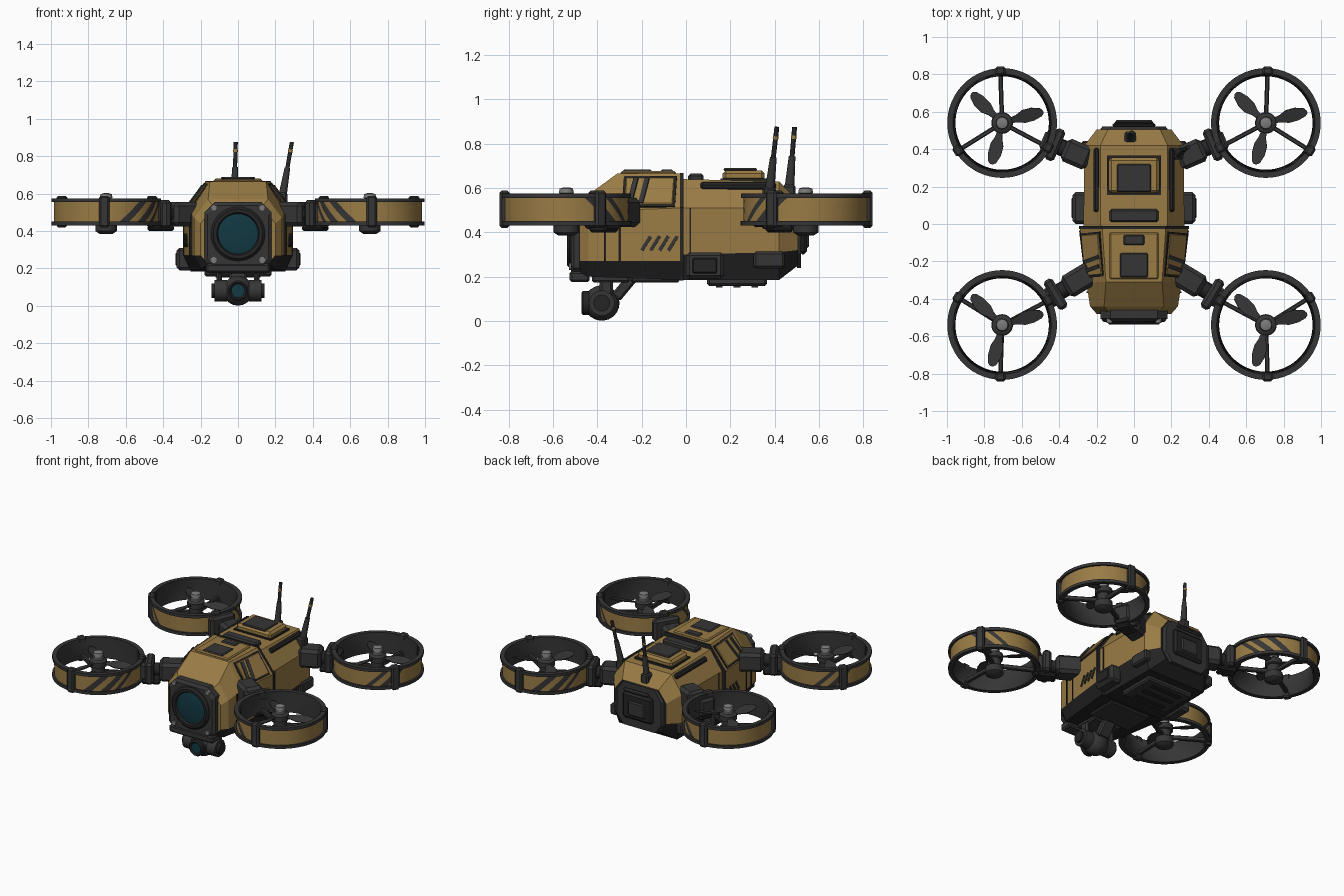
import bpy, bmesh
from math import sin, cos, tau, radians, atan2, hypot
from mathutils import Matrix, Vector, Euler

if "Cube" in bpy.data.objects:
    bpy.data.objects.remove(bpy.data.objects["Cube"])


def material(name, rgb):
    m = bpy.data.materials.new(name)
    m.use_nodes = True
    m.diffuse_color = (*rgb, 1)
    bsdf = m.node_tree.nodes["Principled BSDF"]
    bsdf.inputs["Base Color"].default_value = (*rgb, 1)
    bsdf.inputs["Roughness"].default_value = 0.7
    return m


OCHRE = material("ochre paint", (0.32, 0.2, 0.06))
DARK = material("charcoal", (0.036, 0.036, 0.037))
BLACK = material("black trim", (0.018, 0.018, 0.019))
TEAL = material("teal glass", (0.006, 0.04, 0.055))
GREY = material("bare metal", (0.2, 0.2, 0.2))


def finish(name, bm, mats, smooth=False):
    bmesh.ops.recalc_face_normals(bm, faces=bm.faces)
    me = bpy.data.meshes.new(name)
    bm.to_mesh(me)
    bm.free()
    for m in mats:
        me.materials.append(m)
    if smooth:
        me.shade_smooth()
        me.set_sharp_from_angle(angle=radians(35))
    ob = bpy.data.objects.new(name, me)
    bpy.context.collection.objects.link(ob)
    return ob


def box(name, loc, size, mat, rot=(0, 0, 0), bevel=0.01):
    bm = bmesh.new()
    bmesh.ops.create_cube(bm, size=1, matrix=Matrix.Diagonal((*size, 1)))
    if bevel:
        bmesh.ops.bevel(bm, geom=bm.edges[:], offset=min(bevel, min(size) * 0.4),
                        segments=1, affect='EDGES')
    bm.transform(Matrix.Translation(loc) @ Euler(rot).to_matrix().to_4x4())
    return finish(name, bm, [mat])


def lathe(name, loc, axis, profile, mat, segs=28):
    """Revolve (radius, height) pairs around an axis through loc."""
    bm = bmesh.new()
    rings = [[bm.verts.new((r * cos(tau * i / segs), r * sin(tau * i / segs), h))
              for i in range(segs)] for r, h in profile]
    for a, b in zip(rings, rings[1:]):
        for i in range(segs):
            bm.faces.new((a[i], a[i - 1], b[i - 1], b[i]))
    bm.faces.new(rings[0])
    bm.faces.new(rings[-1])
    turn = Vector((0, 0, 1)).rotation_difference(Vector(axis)).to_matrix().to_4x4()
    bm.transform(Matrix.Translation(loc) @ turn)
    return finish(name, bm, [mat], True)


def rod(name, a, b, r, mat, r2=None, segs=16):
    a, b = Vector(a), Vector(b)
    return lathe(name, a, b - a, [(r, 0), (r if r2 is None else r2, (b - a).length)], mat, segs)


def loft(name, stations, mats, dark_segments=(), dark_caps=(0, 0)):
    """Join mirrored half sections (x, z), listed bottom to top, along y."""
    bm = bmesh.new()
    rings = []
    for y, half in stations:
        pts = list(half) + [(-x, z) for x, z in reversed(half)]
        rings.append([bm.verts.new((x, y, z)) for x, z in pts])
    n = len(rings[0])
    for a, b in zip(rings, rings[1:]):
        for i in range(n):
            f = bm.faces.new((a[i], a[(i + 1) % n], b[(i + 1) % n], b[i]))
            f.material_index = int(i in dark_segments)
    for ring, m in zip((rings[0], rings[-1]), dark_caps):
        bm.faces.new(ring).material_index = m
    return finish(name, bm, mats)


def section(w, wt, zb, zl, zs, zt):
    return [(w - 0.04, zb), (w, zl), (w, zs), (wt, zt)]


# Fuselage: tapered nose, rear block and the seam between them
LOWER = (0, 6, 7)
loft("nose_body", [(-0.48, section(0.2, 0.13, 0.22, 0.27, 0.44, 0.53)),
                   (-0.44, section(0.235, 0.16, 0.2, 0.27, 0.47, 0.57)),
                   (-0.31, section(0.255, 0.15, 0.195, 0.27, 0.5, 0.665)),
                   (-0.02, section(0.29, 0.17, 0.185, 0.27, 0.51, 0.665))],
     [OCHRE, BLACK], LOWER)
loft("rear_body", [(-0.02, section(0.27, 0.18, 0.185, 0.3, 0.51, 0.64)),
                   (0.42, section(0.265, 0.18, 0.185, 0.31, 0.51, 0.63)),
                   (0.505, section(0.2, 0.14, 0.25, 0.32, 0.46, 0.54))],
     [OCHRE, BLACK], LOWER, (0, 1))
seam = section(0.293, 0.172, 0.183, 0.27, 0.512, 0.668)
loft("body_seam", [(-0.026, seam), (-0.012, seam)], [BLACK])

# Nose lens housing
plate = [(0.12, 0.18), (0.18, 0.24), (0.18, 0.5), (0.125, 0.555)]
inner = [(x * 0.9, 0.37 + (z - 0.37) * 0.9) for x, z in plate]
loft("lens_plate", [(-0.46, plate), (-0.505, plate), (-0.52, inner)], [DARK])
lathe("lens_ring", (0, -0.51, 0.385), (0, -1, 0),
      [(0.145, 0), (0.145, 0.015), (0.132, 0.028), (0.114, 0.028), (0.106, 0.012)], BLACK, 40)
lathe("lens_glass", (0, -0.51, 0.385), (0, -1, 0),
      [(0.107, 0), (0.107, 0.014), (0.08, 0.019), (0.04, 0.022)], TEAL, 40)
box("chin_plate", (0, -0.48, 0.2), (0.34, 0.09, 0.05), DARK)
for x in (-0.13, 0.13):
    for z in (0.245, 0.525):
        rod("plate_bolt", (x, -0.5, z), (x, -0.528, z), 0.016, GREY)

# Roof fittings
box("hood_panel", (0, -0.17, 0.667), (0.26, 0.25, 0.018), OCHRE)
box("hood_hatch", (0, -0.22, 0.676), (0.15, 0.13, 0.016), DARK)
box("hood_vent", (0, -0.085, 0.676), (0.11, 0.055, 0.016), DARK)
box("roof_strip", (0, 0.045, 0.645), (0.26, 0.07, 0.04), DARK)
box("roof_box_border", (0, 0.26, 0.637), (0.29, 0.21, 0.012), BLACK, bevel=0)
box("roof_box", (0, 0.26, 0.655), (0.27, 0.19, 0.05), OCHRE, bevel=0.015)
box("roof_box_hatch", (0, 0.245, 0.683), (0.18, 0.15, 0.014), DARK)

# Rear panel and hatch
back = [(0.13, 0.24), (0.185, 0.3), (0.185, 0.47), (0.13, 0.54)]
loft("rear_panel", [(0.5, back), (0.52, [(x * 0.92, z) for x, z in back])], [DARK])
box("rear_hatch", (0, 0.528, 0.39), (0.23, 0.035, 0.18), BLACK, bevel=0.015)
box("rear_hatch_door", (0, 0.545, 0.38), (0.13, 0.02, 0.1), DARK)
box("rear_handle", (0, 0.545, 0.5), (0.2, 0.02, 0.025), DARK)

# Belly
box("belly_plate", (0, 0.23, 0.178), (0.36, 0.27, 0.04), DARK)
box("belly_front_plate", (0, -0.14, 0.183), (0.32, 0.22, 0.02), DARK)
for y in (0.15, 0.23, 0.31):
    box("belly_slat", (0, y, 0.157), (0.24, 0.03, 0.012), BLACK, bevel=0)

# Side fittings and painted marks
for s in (1, -1):
    box("side_pod", (s * 0.285, 0.085, 0.25), (0.085, 0.17, 0.12), DARK, bevel=0.015)
    box("side_pod_cover", (s * 0.327, 0.085, 0.25), (0.012, 0.11, 0.07), BLACK)
    box("side_box", (s * 0.255, 0.375, 0.275), (0.05, 0.14, 0.075), DARK)
    box("roof_rail", (s * 0.2, 0.235, 0.61), (0.035, 0.34, 0.03), BLACK, (0, s * 0.9, 0))
    box("hood_side_border", (s * 0.222, -0.165, 0.583), (0.17, 0.24, 0.008), BLACK,
        (0, s * 0.93, s * -0.09), 0)
    box("hood_side_panel", (s * 0.224, -0.165, 0.585), (0.15, 0.22, 0.012), OCHRE,
        (0, s * 0.93, s * -0.09), 0.004)
    for y in (-0.24, -0.19):
        box("hood_stripe", (s * 0.228, y, 0.588), (0.14, 0.022, 0.009), DARK,
            (0, s * 0.93, s * -0.35), 0)
    for y in (-0.18, -0.14, -0.1, -0.06):
        box("side_stripe", (s * (0.2925 + 0.12 * (y + 0.02)), y, 0.35), (0.006, 0.015, 0.075),
            DARK, (radians(-32), 0, s * -0.12), 0)
    for y in (-0.365, -0.3):
        box("side_seam", (s * (0.291 + 0.12 * (y + 0.02)), y, 0.38), (0.008, 0.007, 0.22),
            BLACK, (0, 0, s * -0.12), 0)
    box("rear_side_seam", (s * 0.269, 0.02, 0.41), (0.008, 0.007, 0.2), BLACK, bevel=0)

# Camera gimbal under the nose
EYE = Vector((0, -0.38, 0.081))
box("gimbal_mount", (0, -0.34, 0.19), (0.22, 0.17, 0.035), DARK)
box("gimbal_arm", (0, -0.28, 0.15), (0.09, 0.05, 0.12), DARK, (radians(-40), 0, 0))
lathe("gimbal_ball", EYE, (0, 0, 1),
      [(0.08 * cos(radians(a)), 0.08 * sin(radians(a))) for a in range(-85, 86, 17)], DARK)
lathe("gimbal_barrel", EYE, (0, -1, 0),
      [(0.055, 0.03), (0.055, 0.085), (0.045, 0.092), (0.036, 0.082)], BLACK)
rod("gimbal_lens", EYE, EYE + Vector((0, -0.085, 0)), 0.036, TEAL)
for s in (1, -1):
    rod("gimbal_motor", EYE + Vector((s * 0.06, 0, 0)), EYE + Vector((s * 0.125, 0, 0)), 0.058, DARK)
    rod("gimbal_cap", EYE + Vector((s * 0.12, 0, 0)), EYE + Vector((s * 0.143, 0, 0)), 0.038, BLACK)
    box("gimbal_yoke", (s * 0.1, -0.36, 0.135), (0.03, 0.06, 0.1), DARK)

# Antennas
for base, tip in (((-0.02, 0.465, 0.58), (-0.012, 0.49, 0.875)), ((0.235, 0.375, 0.57), (0.288, 0.41, 0.875))):
    a, b = Vector(base), Vector(tip)
    box("antenna_foot", a, (0.06, 0.06, 0.07), DARK)
    rod("antenna_base", a, a.lerp(b, 0.55), 0.023, DARK, 0.015)
    rod("antenna_rod", a.lerp(b, 0.5), b, 0.011, BLACK)
    rod("antenna_band", a.lerp(b, 0.82), a.lerp(b, 0.87), 0.0125, OCHRE)


# Rotor duct: camouflage follows the slant built into its wall
def duct(cx, cy, sx, sy):
    wall = [(0.28, 0.45), (0.28, 0.475), (0.28, 0.5), (0.28, 0.525), (0.28, 0.555)]
    profile = [(0.263, 0.43), (0.293, 0.43), (0.293, 0.45), *wall,
               (0.293, 0.555), (0.293, 0.575), (0.263, 0.575)]
    painted = range(3, 7)
    bands = ((2.0, 2.2), (2.4, 2.6), (2.72, 2.85), (-1.05, -0.9), (-0.75, -0.55))
    bm = bmesh.new()
    n = 96
    rings = []
    for r, z in profile:
        angles = [tau * i / n + 4 * (z - 0.5) for i in range(n)]
        rings.append([bm.verts.new((cx + sx * r * cos(t), cy + sy * r * sin(t), z)) for t in angles])
    for k, a in enumerate(rings):
        b = rings[(k + 1) % len(rings)]
        for i in range(n):
            f = bm.faces.new((a[i], a[i - 1], b[i - 1], b[i]))
            t = tau * (i - 0.5) / n
            t = t - tau if t > tau / 2 else t
            stripe = any(lo < t < hi for lo, hi in bands)
            f.material_index = 0 if k in painted and not stripe else 1
    finish("rotor_duct", bm, [OCHRE, DARK], True)


def propeller(cx, cy):
    outline = [(0.03, 0.014), (0.08, 0.022), (0.12, 0.04), (0.17, 0.04), (0.215, 0.025), (0.228, 0.008)]
    bm = bmesh.new()
    for k in range(3):
        loop = outline + [(r, -w * 0.8) for r, w in reversed(outline)]
        turn = Matrix.Rotation(radians(15 + 120 * k), 4, 'Z') @ Matrix.Rotation(radians(16), 4, 'X')
        lo, hi = ([bm.verts.new(turn @ Vector((r, w, h))) for r, w in loop] for h in (-0.003, 0.003))
        bm.faces.new(lo)
        bm.faces.new(hi)
        for i in range(len(loop)):
            bm.faces.new((lo[i], lo[i - 1], hi[i - 1], hi[i]))
    bm.transform(Matrix.Translation((cx, cy, 0.525)))
    finish("propeller", bm, [DARK])


# Four rotors with their arms
for sx in (1, -1):
    for sy, root, end in ((1, (0.24, 0.345), (0.46, 0.44)), (-1, (0.22, 0.255), (0.46, 0.4))):
        cx, cy = sx * 0.705, sy * 0.54
        duct(cx, cy, sx, sy)
        propeller(cx, cy)
        lathe("motor", (cx, cy, 0), (0, 0, 1),
              [(0.035, 0.385), (0.058, 0.4), (0.058, 0.445), (0.042, 0.455), (0.042, 0.5),
               (0.055, 0.505), (0.055, 0.54), (0.04, 0.55)], DARK)
        lathe("hub_cap", (cx, cy, 0), (0, 0, 1),
              [(0.034, 0.54), (0.034, 0.56), (0.028, 0.562), (0.028, 0.575), (0.034, 0.577),
               (0.03, 0.597), (0.015, 0.602)], GREY)
        for deg in (88, 208, 328):
            t = radians(deg)
            dx, dy = sx * cos(t), sy * sin(t)
            rz = atan2(dy, dx)
            box("duct_clamp", (cx + dx * 0.279, cy + dy * 0.279, 0.504), (0.046, 0.055, 0.168), DARK, (0, 0, rz))
            box("duct_spoke", (cx + dx * 0.15, cy + dy * 0.15, 0.46), (0.25, 0.024, 0.03), DARK, (0, 0, rz), 0.005)
        a = Vector((sx * root[0], sy * root[1], 0.49))
        b = Vector((sx * end[0], sy * end[1], 0.49))
        rz = atan2(b.y - a.y, b.x - a.x)
        length = hypot(b.x - a.x, b.y - a.y)
        box("arm_root", a.lerp(b, 0.3), (length * 0.62, 0.13, 0.13), DARK, (0, 0, rz), 0.02)
        rod("arm_tube", a, b, 0.042, BLACK)
        box("arm_bracket", a.lerp(b, 0.83), (0.055, 0.18, 0.15), DARK, (0, 0, rz), 0.015)
        box("arm_joint", a.lerp(b, 0.95), (0.09, 0.11, 0.12), DARK, (0, 0, rz), 0.015)
        box("arm_underside", a.lerp(b, 0.8) - Vector((0, 0, 0.075)), (0.12, 0.09, 0.03), BLACK, (0, 0, rz))
